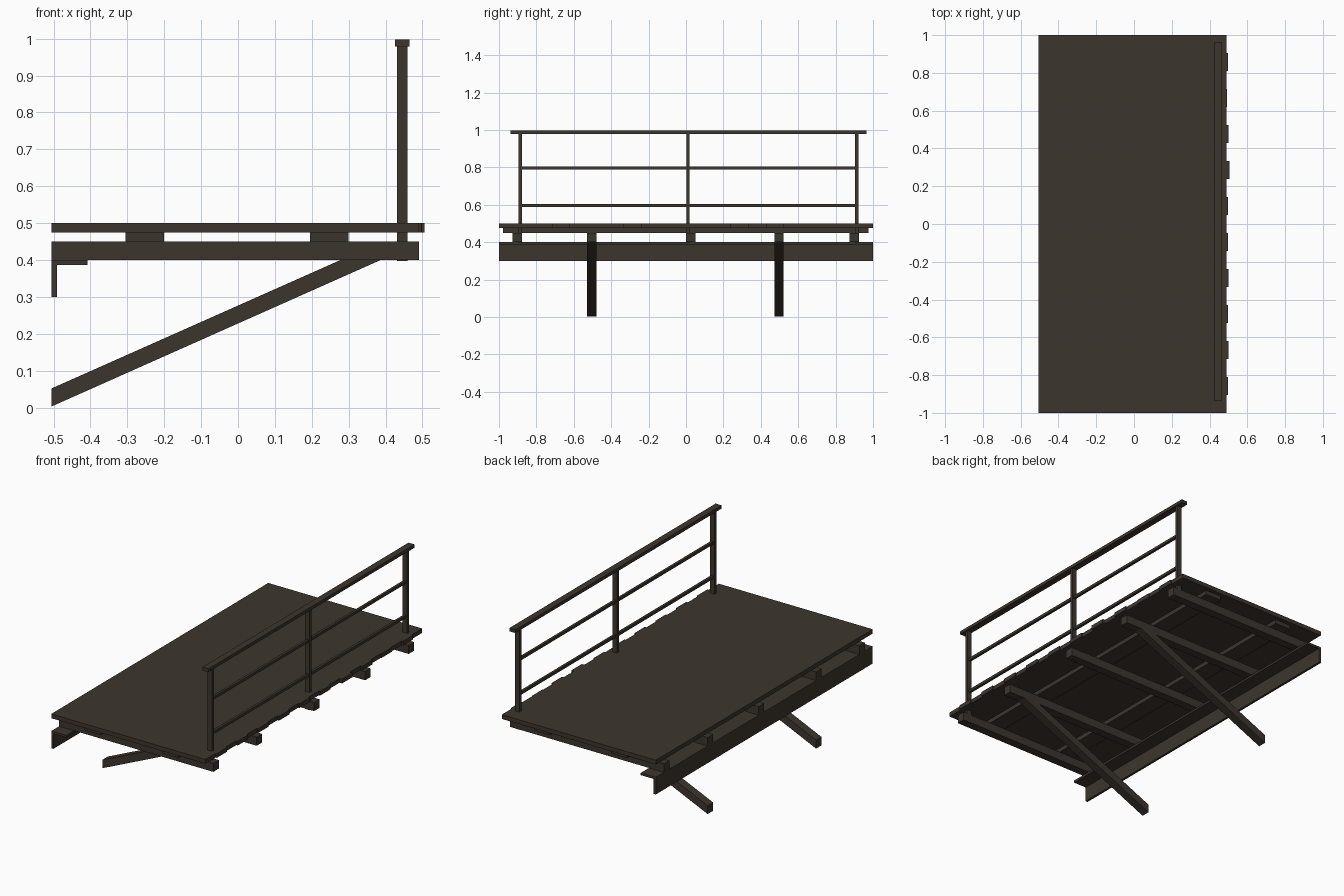
import bpy

if "Cube" in bpy.data.objects:
    bpy.data.objects.remove(bpy.data.objects["Cube"])

wood = bpy.data.materials.new("dark brown")
wood.diffuse_color = (0.046, 0.036, 0.027, 1)
wood.use_nodes = True
wood.node_tree.nodes["Principled BSDF"].inputs["Base Color"].default_value = wood.diffuse_color


def mesh_object(name, verts, faces):
    me = bpy.data.meshes.new(name)
    me.from_pydata(verts, [], faces)
    me.materials.append(wood)
    ob = bpy.data.objects.new(name, me)
    bpy.context.collection.objects.link(ob)
    return ob


def prism(name, profile, y0, y1):
    """Extrude a counter-clockwise (x, z) profile along y."""
    n = len(profile)
    verts = [(x, y0, z) for x, z in profile] + [(x, y1, z) for x, z in profile]
    faces = [tuple(range(n)), tuple(reversed(range(n, 2 * n)))]
    for i in range(n):
        j = (i + 1) % n
        faces.append((j, i, i + n, j + n))
    return mesh_object(name, verts, faces)


def box(name, x0, x1, y0, y1, z0, z1):
    return prism(name, [(x0, z0), (x1, z0), (x1, z1), (x0, z1)], y0, y1)


# Deck planks: every second one overhangs slightly
overhang = [0.497, 0.499, 0.497, 0.499, 0.497, 0.497, 0.505, 0.5, 0.493, 0.497]
count = 21
w = 2 / count
for i in range(count):
    end = overhang[i // 2] if i % 2 else 0.489
    box(f"deck_plank_{i + 1}", -0.505, end, -1 + i * w, -1 + (i + 1) * w, 0.475, 0.5)

# Long bearers under the planks
for x in (-0.253, 0.247):
    box("bearer", x - 0.052, x + 0.052, -0.978, 0.976, 0.45, 0.475)

# Cross joists
for y in (-0.902, -0.503, 0.026, 0.497, 0.899):
    box("joist", -0.505, 0.49, y - 0.025, y + 0.025, 0.4, 0.45)

# L-shaped wall ledger
prism("wall_ledger", [(-0.505, 0.3), (-0.491, 0.3), (-0.491, 0.387),
                      (-0.408, 0.387), (-0.408, 0.4), (-0.505, 0.4)], -1, 1)

# Diagonal braces
for y in (-0.503, 0.497):
    prism("diagonal_brace", [(-0.505, 0.003), (0.387, 0.4), (0.278, 0.4), (-0.505, 0.052)],
          y - 0.025, y + 0.025)

# Railing posts
posts = (-0.887, 0.011, 0.912)
for y in posts:
    box("railing_post", 0.431, 0.46, y - 0.009, y + 0.009, 0.397, 0.98)

# Handrail and middle rails
box("handrail", 0.426, 0.465, -0.937, 0.964, 0.979, 0.998)
for z in (0.597, 0.798):
    box("middle_rail", 0.438, 0.453, posts[0], posts[2], z - 0.008, z + 0.008)
